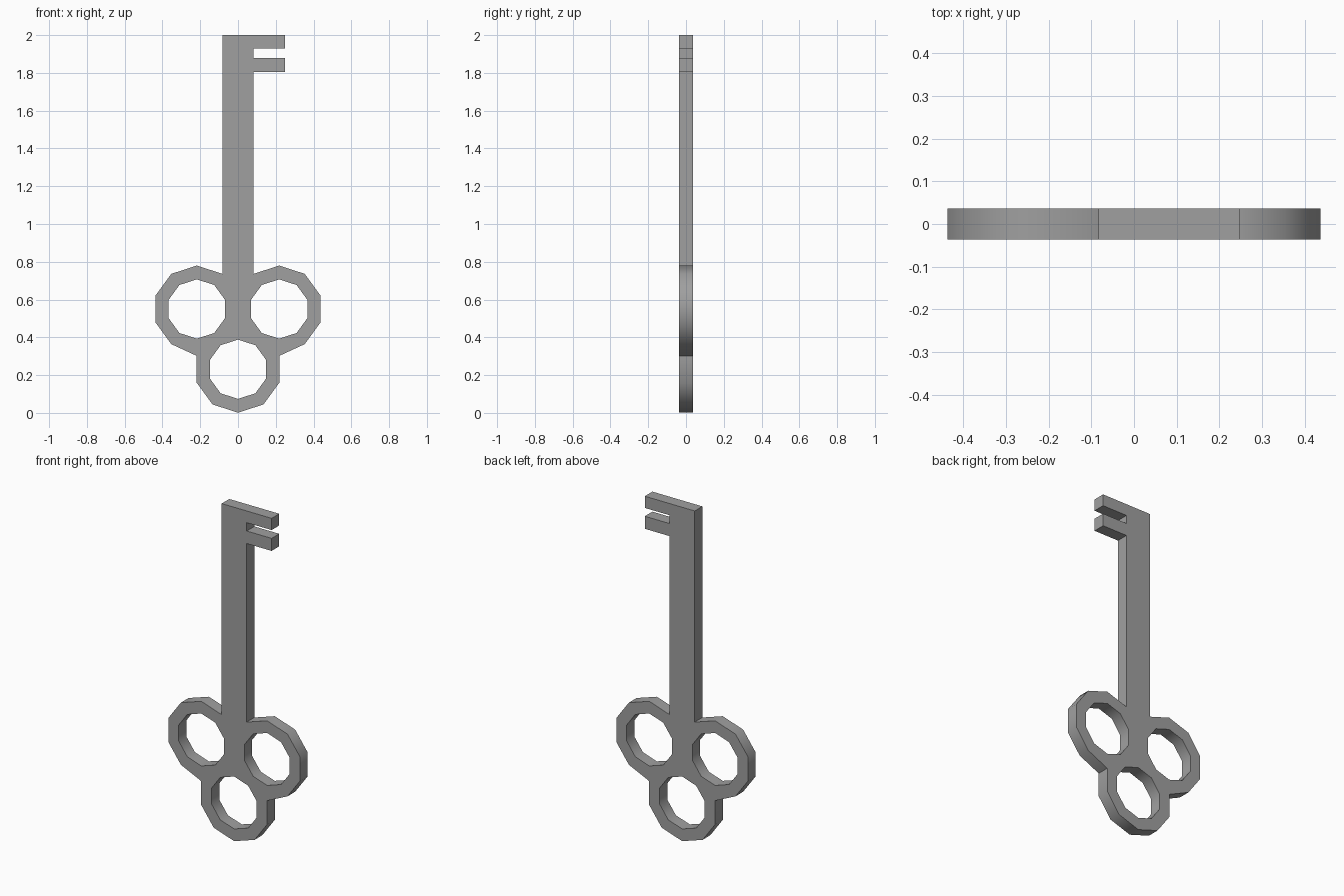
import bpy, bmesh
from math import radians, sin, cos
from mathutils import Vector

if "Cube" in bpy.data.objects:
    bpy.data.objects.remove(bpy.data.objects["Cube"], do_unlink=True)

THICK = 0.072
OUTER, INNER = 0.23, 0.157
SHAFT = 0.083
TOOTH = 0.248
LOW, SIDE = (0, 0.231), (0.218, 0.55)


def arc(centre, radius, first, count):
    """Corners of a ten-sided ring, counted in steps of 36 degrees."""
    angles = [radians(first + 36 * i) for i in range(count)]
    return [(centre[0] + radius * cos(a), centre[1] + radius * sin(a)) for a in angles]


def mirror(points):
    return [(-x, z) for x, z in reversed(points)]


# Bow: lower ring and side ring, right half of the silhouette
bow = arc(LOW, OUTER, -90, 4) + arc(SIDE, OUTER, -54, 6)

# Shaft end with two teeth
bit = [(SHAFT, 1.805), (TOOTH, 1.805), (TOOTH, 1.88), (SHAFT, 1.88),
       (SHAFT, 1.93), (TOOTH, 1.93), (TOOTH, 2), (-SHAFT, 2)]

# Whole silhouette, followed by the three finger holes
side_hole = arc(SIDE, INNER, 90, 10)
loops = [bow + bit + mirror(bow[1:]), arc(LOW, INNER, 90, 10),
         side_hole, mirror(side_hole)]

bm = bmesh.new()
edges = []
for loop in loops:
    verts = [bm.verts.new((x, -THICK / 2, z)) for x, z in loop]
    edges += [bm.edges.new((verts[i - 1], verts[i])) for i in range(len(verts))]
bmesh.ops.triangle_fill(bm, edges=edges, use_beauty=True, normal=(0, -1, 0))

# Give the flat shape its thickness
result = bmesh.ops.extrude_face_region(bm, geom=bm.faces[:])
moved = [g for g in result["geom"] if isinstance(g, bmesh.types.BMVert)]
bmesh.ops.translate(bm, verts=moved, vec=Vector((0, THICK, 0)))
bmesh.ops.recalc_face_normals(bm, faces=bm.faces[:])

mesh = bpy.data.meshes.new("key")
bm.to_mesh(mesh)
bm.free()
key = bpy.data.objects.new("key", mesh)
bpy.context.collection.objects.link(key)

# Plain grey metal
grey = bpy.data.materials.new("grey metal")
grey.use_nodes = True
colour = (0.35, 0.35, 0.35, 1)
grey.diffuse_color = colour
grey.node_tree.nodes["Principled BSDF"].inputs["Base Color"].default_value = colour
mesh.materials.append(grey)

# Soft ring walls, crisp rims
bpy.ops.object.select_all(action="DESELECT")
key.select_set(True)
bpy.context.view_layer.objects.active = key
bpy.ops.object.shade_smooth_by_angle(angle=radians(40))
